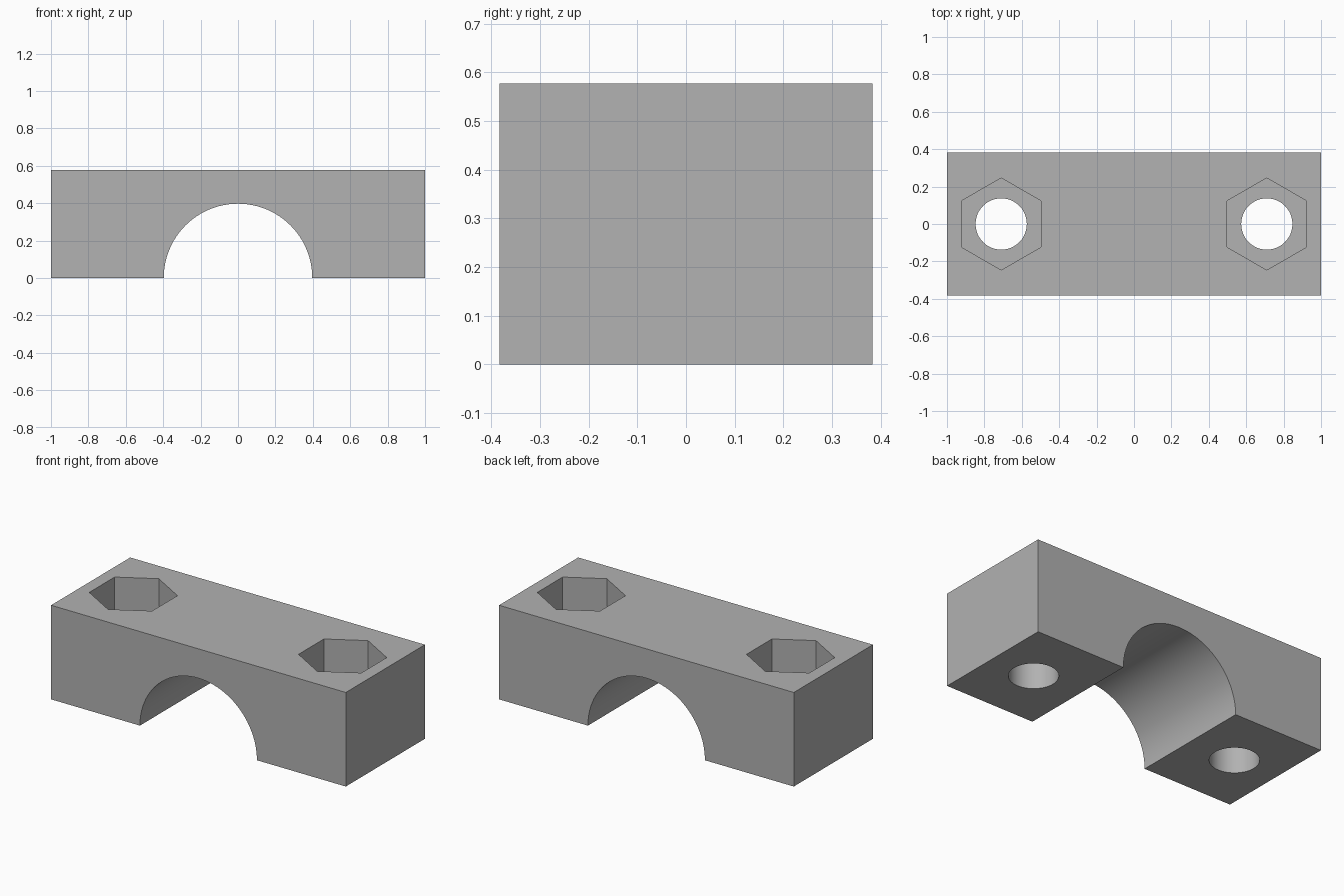
import bpy, bmesh, math

LENGTH, DEPTH, HEIGHT = 2.0, 0.767, 0.577
ARCH_R = 0.397
BOLT_X, HOLE_R, NUT_R, NUT_DEPTH = 0.71, 0.137, 0.246, 0.25

cube = bpy.data.objects.get("Cube")
if cube:
    bpy.data.objects.remove(cube, do_unlink=True)

grey = bpy.data.materials.new("plain_grey")
grey.use_nodes = True
colour = (0.445, 0.445, 0.445, 1)
grey.diffuse_color = colour
grey.node_tree.nodes["Principled BSDF"].inputs["Base Color"].default_value = colour


def prism(name, points, vector):
    """Extrude a closed outline along a vector."""
    bm = bmesh.new()
    face = bm.faces.new([bm.verts.new(p) for p in points])
    ext = bmesh.ops.extrude_face_region(bm, geom=[face])
    verts = [g for g in ext["geom"] if isinstance(g, bmesh.types.BMVert)]
    bmesh.ops.translate(bm, verts=verts, vec=vector)
    bmesh.ops.recalc_face_normals(bm, faces=bm.faces)
    mesh = bpy.data.meshes.new(name)
    bm.to_mesh(mesh)
    bm.free()
    mesh.materials.append(grey)
    obj = bpy.data.objects.new(name, mesh)
    bpy.context.collection.objects.link(obj)
    return obj


def ring(x, radius, sides, z):
    """Regular polygon in plan, with a corner facing the back."""
    angles = [math.pi / 2 + math.tau * i / sides for i in range(sides)]
    return [(x + radius * math.cos(a), radius * math.sin(a), z) for a in angles]


# Clamp block with the half-round rod channel along its underside
half = LENGTH / 2
arc = [math.pi * i / 48 for i in range(49)]
outline = [(-half, 0), (-half, HEIGHT), (half, HEIGHT), (half, 0)]
outline += [(ARCH_R * math.cos(a), ARCH_R * math.sin(a)) for a in arc]
block = prism("clamp_block", [(x, -DEPTH / 2, z) for x, z in outline], (0, DEPTH, 0))

# Bolt holes and hexagonal nut pockets
cutters = []
for side, x in (("right", -BOLT_X), ("left", BOLT_X)):
    cutters.append(prism(side + "_nut_cutter", ring(x, NUT_R, 6, HEIGHT - NUT_DEPTH), (0, 0, 1)))
    cutters.append(prism(side + "_bolt_cutter", ring(x, HOLE_R, 48, -0.2), (0, 0, 1.2)))
for cutter in cutters:
    cutter.hide_render = True
    mod = block.modifiers.new(cutter.name, "BOOLEAN")
    mod.operation = "DIFFERENCE"
    mod.solver = "EXACT"
    mod.object = cutter

# Bake the cuts and remove the cutters
bpy.context.view_layer.update()
final = bpy.data.meshes.new_from_object(block.evaluated_get(bpy.context.evaluated_depsgraph_get()))
block.modifiers.clear()
block.data = final
for cutter in cutters:
    bpy.data.objects.remove(cutter, do_unlink=True)

# Smooth the round surfaces, keep the edges crisp
bpy.ops.object.select_all(action="DESELECT")
block.select_set(True)
bpy.context.view_layer.objects.active = block
bpy.ops.object.shade_smooth_by_angle(angle=math.radians(30))
